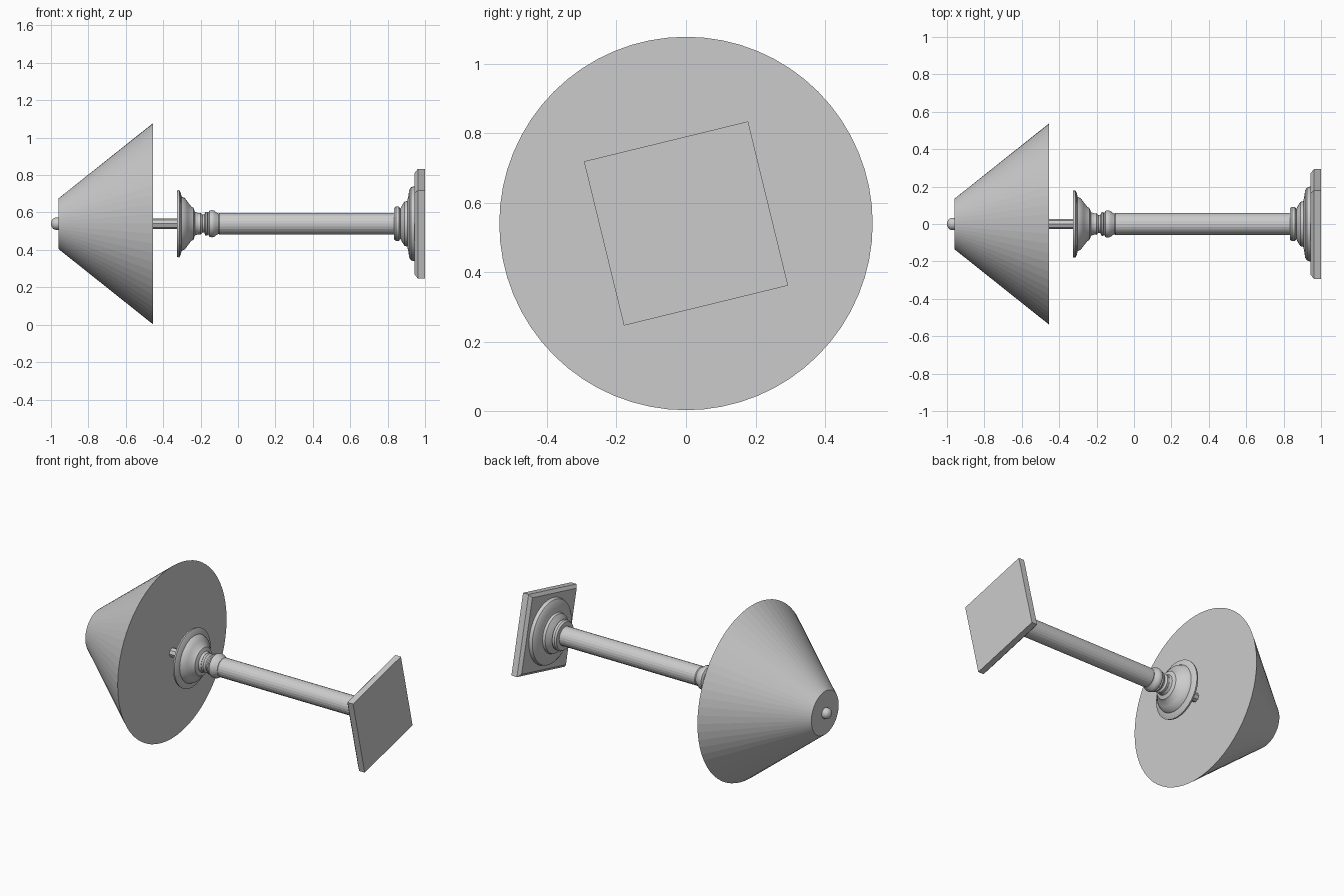
import bpy, bmesh, math
from mathutils import Matrix

cube = bpy.data.objects.get("Cube")
if cube:
    bpy.data.objects.remove(cube, do_unlink=True)

AXIS_Z = 0.54

grey = bpy.data.materials.new("plain_grey")
grey.use_nodes = True
grey.diffuse_color = (0.6, 0.6, 0.6, 1)
bsdf = next(n for n in grey.node_tree.nodes if n.type == 'BSDF_PRINCIPLED')
bsdf.inputs["Base Color"].default_value = (0.6, 0.6, 0.6, 1)


def finish(name, bm, smooth=False):
    bmesh.ops.recalc_face_normals(bm, faces=bm.faces)
    mesh = bpy.data.meshes.new(name)
    bm.to_mesh(mesh)
    bm.free()
    mesh.materials.append(grey)
    obj = bpy.data.objects.new(name, mesh)
    obj.location.z = AXIS_Z
    bpy.context.collection.objects.link(obj)
    if smooth:
        bpy.ops.object.select_all(action='DESELECT')
        obj.select_set(True)
        bpy.context.view_layer.objects.active = obj
        bpy.ops.object.shade_smooth_by_angle(angle=math.radians(30))
    return obj


def lathe(name, profile, sides, smooth=False):
    """Turn (x, radius) points around the lamp axis and cap both ends."""
    bm = bmesh.new()
    rings = []
    for x, r in profile:
        turns = [2 * math.pi * i / sides for i in range(sides)]
        rings.append([bm.verts.new((x, r * math.cos(a), r * math.sin(a))) for a in turns])
    for a, b in zip(rings, rings[1:]):
        for i in range(sides):
            j = (i + 1) % sides
            bm.faces.new((a[i], a[j], b[j], b[i]))
    bm.faces.new(rings[0])
    bm.faces.new(rings[-1])
    return finish(name, bm, smooth)


# Conical shade with closed ends
lathe("shade", [(-0.96, 0.135), (-0.455, 0.537)], 64)

# Rounded finial on the narrow end
dome = [(-0.972 - 0.028 * math.sin(t), 0.033 * math.cos(t))
        for t in [math.radians(d) for d in range(80, -1, -16)]]
lathe("finial", dome + [(-0.955, 0.033)], 24, True)

# Thin rod between shade and cup
lathe("rod", [(-0.47, 0.028), (-0.3, 0.028)], 8)

# Flared cup, neck and bead
lathe("cup", [(-0.325, 0.165), (-0.325, 0.178), (-0.314, 0.18), (-0.306, 0.165),
              (-0.301, 0.145), (-0.285, 0.138), (-0.27, 0.118), (-0.25, 0.092),
              (-0.238, 0.085), (-0.23, 0.063), (-0.215, 0.058)], 32, True)
lathe("neck", [(-0.225, 0.045), (-0.215, 0.056), (-0.2, 0.058), (-0.19, 0.048),
               (-0.18, 0.048), (-0.175, 0.062), (-0.165, 0.064), (-0.16, 0.057),
               (-0.153, 0.07), (-0.14, 0.073), (-0.127, 0.07), (-0.115, 0.06),
               (-0.105, 0.055)], 32, True)

# Straight column
lathe("column", [(-0.11, 0.05), (-0.1, 0.058), (0.85, 0.058)], 24)

# Stepped round foot
lathe("foot", [(0.835, 0.06), (0.835, 0.085), (0.845, 0.092), (0.86, 0.092),
               (0.868, 0.08), (0.878, 0.1), (0.89, 0.118), (0.905, 0.122),
               (0.91, 0.145), (0.915, 0.18), (0.925, 0.195), (0.94, 0.2),
               (0.955, 0.2)], 40, True)

# Square plinth with a chamfered front edge, twisted about the axis
bm = bmesh.new()
rings = []
for x, h in [(0.945, 0.225), (0.962, 0.243), (1.0, 0.243)]:
    rings.append([bm.verts.new((x, h * sy, h * sz))
                  for sy, sz in ((-1, -1), (1, -1), (1, 1), (-1, 1))])
for a, b in zip(rings, rings[1:]):
    for i in range(4):
        j = (i + 1) % 4
        bm.faces.new((a[i], a[j], b[j], b[i]))
bm.faces.new(rings[0])
bm.faces.new(rings[-1])
bmesh.ops.transform(bm, matrix=Matrix.Rotation(math.radians(13.7), 4, 'X'), verts=bm.verts)
finish("plinth", bm)
